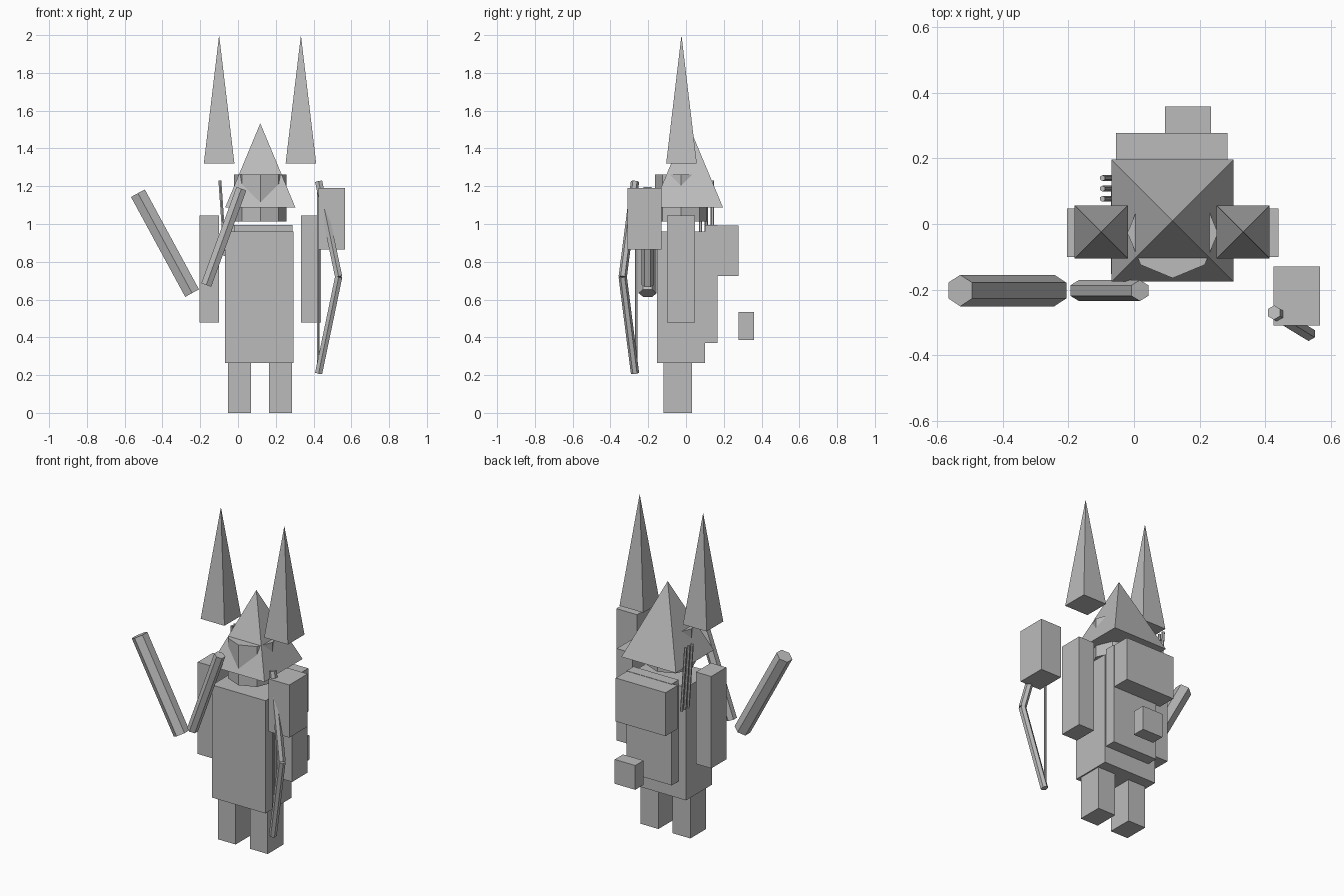
import bpy, math
from mathutils import Vector

if "Cube" in bpy.data.objects:
    bpy.data.objects.remove(bpy.data.objects["Cube"])

grey = bpy.data.materials.new("plain grey")
grey.diffuse_color = (0.5, 0.5, 0.5, 1)
grey.use_nodes = True
grey.node_tree.nodes["Principled BSDF"].inputs["Base Color"].default_value = grey.diffuse_color


def finish(name):
    ob = bpy.context.object
    ob.name = name
    ob.data.materials.append(grey)
    return ob


def box(name, x0, x1, y0, y1, z0, z1):
    bpy.ops.mesh.primitive_cube_add(
        size=1, location=((x0 + x1) / 2, (y0 + y1) / 2, (z0 + z1) / 2))
    bpy.context.object.scale = (x1 - x0, y1 - y0, z1 - z0)
    return finish(name)


def pyramid(name, x, y, half, z0, z1):
    bpy.ops.mesh.primitive_cone_add(
        vertices=4, radius1=half * math.sqrt(2), radius2=0, depth=z1 - z0,
        location=(x, y, (z0 + z1) / 2), rotation=(0, 0, math.pi / 4))
    return finish(name)


def rod(name, a, b, radius, sides=6):
    # straight prism whose corners point towards +y and -y
    a, b = Vector(a), Vector(b)
    axis = b - a
    bpy.ops.mesh.primitive_cylinder_add(
        vertices=sides, radius=radius, depth=axis.length, location=(a + b) / 2)
    ob = finish(name)
    ob.rotation_euler = (-math.asin(axis.y / axis.length),
                         math.atan2(axis.x, axis.z), 0)
    return ob


# Body
box("torso", -0.07, 0.295, -0.153, 0.10, 0.265, 0.96)
box("left_leg", -0.053, 0.068, -0.12, 0.033, 0, 0.265)
box("right_leg", 0.165, 0.287, -0.12, 0.033, 0, 0.265)
box("left_arm", -0.205, -0.10, -0.10, 0.047, 0.478, 1.045)
box("right_arm", 0.333, 0.44, -0.10, 0.047, 0.478, 1.045)

# Pack on the back
box("back_plate", -0.02, 0.288, 0.10, 0.168, 0.37, 0.995)
box("backpack", -0.055, 0.285, 0.16, 0.278, 0.725, 0.993)
box("pouch", 0.095, 0.235, 0.278, 0.359, 0.385, 0.535)

# Head, hood and ears
bpy.ops.mesh.primitive_cylinder_add(
    vertices=8, radius=0.138, depth=0.249, location=(0.118, -0.027, 1.1375))
finish("head")
pyramid("hood", 0.118, 0.01, 0.186, 1.087, 1.533)
for side, x in (("left", -0.10), ("right", 0.333)):
    pyramid(side + "_ear", x, -0.024, 0.081, 1.32, 2.0)

# Raised clubs
rod("large_club", (-0.243, -0.203, 0.634), (-0.53, -0.203, 1.163), 0.048)
rod("small_club", (-0.168, -0.203, 0.677), (0.018, -0.203, 1.187), 0.032)

# Bow with its hand block
box("hand_block", 0.425, 0.567, -0.31, -0.13, 0.865, 1.19)
grip = (0.533, -0.335, 0.72)
rod("upper_bow_limb", grip, (0.427, -0.27, 1.225), 0.022)
rod("lower_bow_limb", (0.427, -0.27, 0.21), grip, 0.022)
rod("bow_string", (0.425, -0.264, 0.21), (0.425, -0.264, 1.22), 0.007)

# Arrows behind the shoulder
for i, y in enumerate((0.077, 0.108, 0.14)):
    rod(f"arrow_{i + 1}", (-0.068, y, 0.83), (-0.096, y, 1.23), 0.009)
